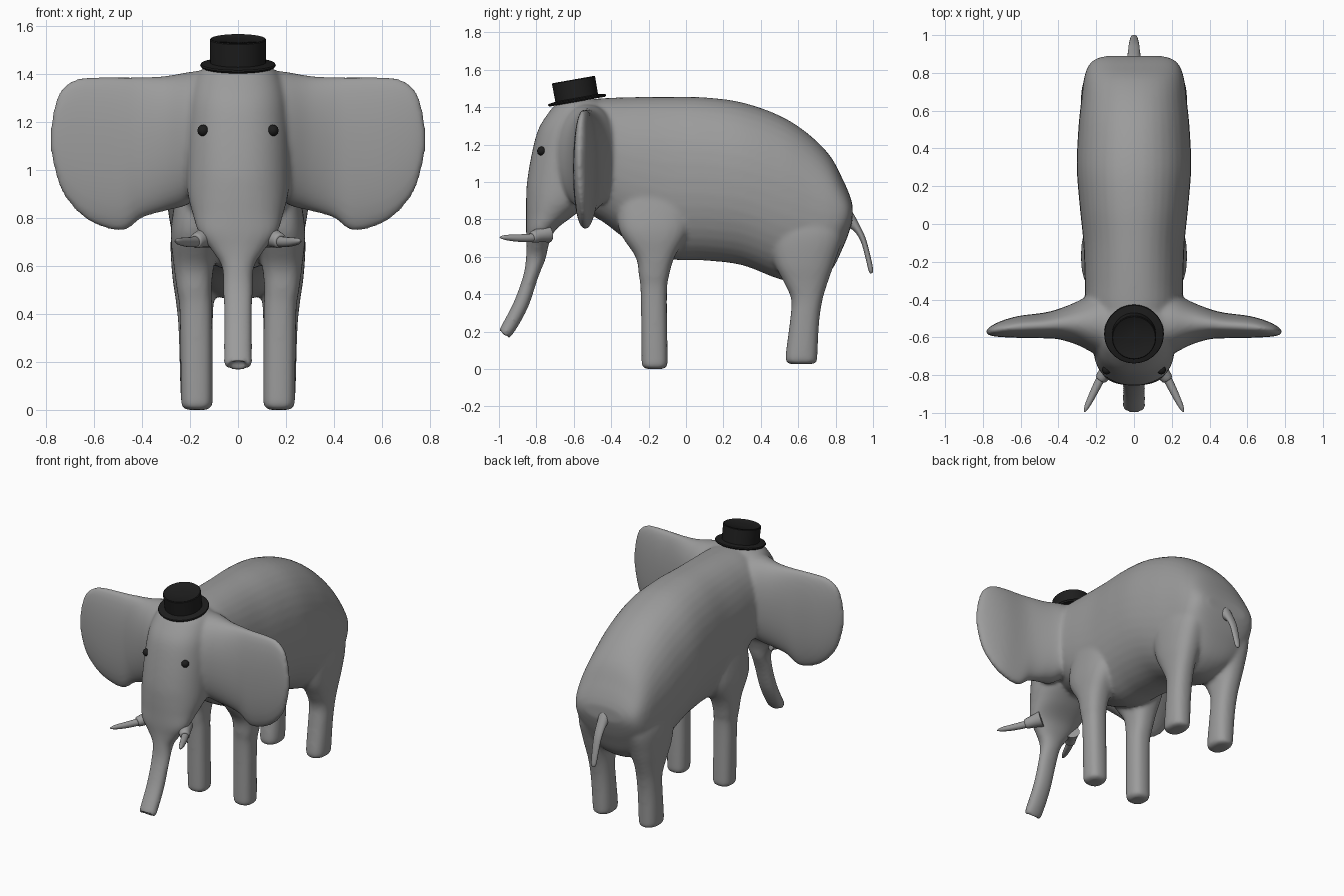
import bpy, bmesh, math
from mathutils import Vector, Matrix


def material(name, rgb):
    m = bpy.data.materials.new(name)
    m.diffuse_color = (*rgb, 1)
    return m


GREY = material("grey skin", (0.33, 0.33, 0.33))
BLACK = material("black", (0.013, 0.013, 0.013))


# A station is a centre plus two half axes, flattened to nine numbers
def profile(y1, z1, y2, z2, hw):
    return (0, (y1 + y2) / 2, (z1 + z2) / 2, 0, (y2 - y1) / 2, (z2 - z1) / 2, hw, 0, 0)


def level(s, z, y0, y1, x0, x1):
    return (s * (x0 + x1) / 2, (y0 + y1) / 2, z, 0, (y1 - y0) / 2, 0, (x1 - x0) / 2, 0, 0)


def slab(s, x, z0, z1, y0, y1):
    return (s * x, (y0 + y1) / 2, (z0 + z1) / 2, 0, 0, (z1 - z0) / 2, 0, (y1 - y0) / 2, 0)


def smooth_path(st, k):
    out = []
    for i in range(len(st) - 1):
        p = [st[max(0, min(len(st) - 1, i + j))] for j in (-1, 0, 1, 2)]
        for j in range(k):
            t = j / k
            out.append([0.5 * (2 * b + (c - a) * t + (2 * a - 5 * b + 4 * c - d) * t * t
                               + (3 * b - a - 3 * c + d) * t ** 3) for a, b, c, d in zip(*p)])
    return out + [list(st[-1])]


def loft(bm, stations, n=2.0, k=5, seg=40):
    rings = []
    for q in smooth_path(stations, k):
        c, u, v = Vector(q[:3]), Vector(q[3:6]), Vector(q[6:])
        ring = []
        for i in range(seg):
            a = 2 * math.pi * i / seg
            ca, sa = math.cos(a), math.sin(a)
            ring.append(bm.verts.new(c + u * math.copysign(abs(ca) ** (2 / n), ca)
                                     + v * math.copysign(abs(sa) ** (2 / n), sa)))
        rings.append(ring)
    for r, s in zip(rings, rings[1:]):
        for i in range(seg):
            j = (i + 1) % seg
            bm.faces.new((r[i], r[j], s[j], s[i]))
    bm.faces.new(rings[0][::-1])
    bm.faces.new(rings[-1])


def finish(bm, name, mat, angle=40):
    bmesh.ops.recalc_face_normals(bm, faces=bm.faces)
    me = bpy.data.meshes.new(name)
    bm.to_mesh(me)
    bm.free()
    me.materials.append(mat)
    ob = bpy.data.objects.new(name, me)
    bpy.context.collection.objects.link(ob)
    bpy.ops.object.select_all(action='DESELECT')
    ob.select_set(True)
    bpy.context.view_layer.objects.active = ob
    bpy.ops.object.shade_smooth_by_angle(angle=math.radians(angle))
    return ob


def tube(points, radii):
    d = (Vector(points[-1]) - Vector(points[0])).normalized()
    u = d.orthogonal().normalized()
    v = d.cross(u)
    return [(*p, *(u * r), *(v * r)) for p, r in zip(points, radii)]


# Torso, rump to neck
bm = bmesh.new()
loft(bm, [profile(y, zb, y, zt, w) for y, zb, zt, w in [
    (-0.62, 0.88, 1.43, 0.19), (-0.45, 0.79, 1.447, 0.25), (-0.3, 0.68, 1.453, 0.26),
    (-0.1, 0.59, 1.455, 0.268), (0.1, 0.58, 1.452, 0.288), (0.3, 0.555, 1.425, 0.303),
    (0.5, 0.48, 1.355, 0.295), (0.65, 0.46, 1.26, 0.28), (0.77, 0.52, 1.14, 0.265),
    (0.84, 0.65, 1.01, 0.24), (0.875, 0.74, 0.93, 0.2), (0.89, 0.79, 0.88, 0.14)]], 2.2)

# Head flowing into the trunk, ending in a hollow tip
loft(bm, [profile(*q) for q in [
    (-0.63, 1.445, -0.48, 1.445, 0.09), (-0.69, 1.42, -0.43, 1.42, 0.15),
    (-0.735, 1.37, -0.4, 1.37, 0.185), (-0.79, 1.28, -0.4, 1.28, 0.205),
    (-0.825, 1.15, -0.4, 1.15, 0.215), (-0.85, 1.0, -0.43, 1.0, 0.217),
    (-0.855, 0.9, -0.5, 0.9, 0.21), (-0.855, 0.82, -0.6, 0.82, 0.19),
    (-0.855, 0.74, -0.7, 0.74, 0.165), (-0.852, 0.67, -0.735, 0.66, 0.11),
    (-0.855, 0.6, -0.75, 0.59, 0.067), (-0.87, 0.5, -0.79, 0.49, 0.061),
    (-0.92, 0.36, -0.84, 0.34, 0.06), (-0.977, 0.25, -0.9, 0.225, 0.06),
    (-1.0, 0.205, -0.945, 0.165, 0.058), (-0.988, 0.2, -0.957, 0.176, 0.036),
    (-0.965, 0.235, -0.935, 0.22, 0.03)]], 2.2)

for s in (-1, 1):
    # Ears
    loft(bm, [slab(s, *q) for q in [
        (0.1, 0.95, 1.42, -0.72, -0.35), (0.2, 0.86, 1.41, -0.69, -0.36),
        (0.3, 0.83, 1.393, -0.64, -0.41), (0.4, 0.8, 1.39, -0.61, -0.45),
        (0.48, 0.745, 1.39, -0.605, -0.47), (0.6, 0.775, 1.39, -0.603, -0.485),
        (0.68, 0.835, 1.378, -0.6, -0.505), (0.74, 0.92, 1.335, -0.595, -0.53),
        (0.77, 1.02, 1.25, -0.588, -0.55), (0.782, 1.08, 1.17, -0.58, -0.56)]], 2.1)
    # Front legs
    loft(bm, [level(s, *q) for q in [
        (0.0, -0.215, -0.12, 0.125, 0.215), (0.015, -0.235, -0.1, 0.11, 0.235),
        (0.06, -0.238, -0.098, 0.105, 0.238), (0.4, -0.242, -0.102, 0.107, 0.243),
        (0.5, -0.252, -0.09, 0.11, 0.255), (0.6, -0.27, -0.06, 0.1, 0.268),
        (0.75, -0.36, 0.02, 0.07, 0.28), (0.95, -0.36, 0.05, 0.06, 0.25)]], 2.5)
    # Rear legs
    loft(bm, [level(s, *q) for q in [
        (0.026, 0.55, 0.685, 0.125, 0.215), (0.04, 0.535, 0.7, 0.11, 0.235),
        (0.08, 0.533, 0.703, 0.105, 0.24), (0.25, 0.555, 0.712, 0.105, 0.245),
        (0.37, 0.563, 0.73, 0.105, 0.25), (0.46, 0.525, 0.757, 0.1, 0.26),
        (0.57, 0.47, 0.795, 0.08, 0.275), (0.72, 0.44, 0.84, 0.06, 0.28),
        (0.85, 0.46, 0.82, 0.05, 0.25)]], 2.4)

# Fuse all the skin parts into one soft surface
body = finish(bm, "body", GREY, 180)
rm = body.modifiers.new("fuse", 'REMESH')
rm.mode = 'VOXEL'
rm.voxel_size = 0.012
rm.use_smooth_shade = True
sm = body.modifiers.new("soften", 'SMOOTH')
sm.factor = 0.5
sm.iterations = 9

# Tail
bm = bmesh.new()
loft(bm, [profile(*q) for q in [
    (0.84, 0.7, 0.83, 0.9, 0.07), (0.865, 0.75, 0.882, 0.85, 0.04),
    (0.9, 0.735, 0.925, 0.775, 0.032), (0.935, 0.68, 0.96, 0.7, 0.028),
    (0.958, 0.6, 0.985, 0.61, 0.023), (0.975, 0.53, 1.0, 0.535, 0.018),
    (0.985, 0.51, 0.998, 0.513, 0.008)]], seg=20)
finish(bm, "tail", GREY, 180)

for s, side in ((-1, "right"), (1, "left")):
    # Tusk with its socket
    bm = bmesh.new()
    loft(bm, tube([(s * 0.12, -0.74, 0.725), (s * 0.15, -0.785, 0.715), (s * 0.175, -0.82, 0.705),
                   (s * 0.178, -0.825, 0.703)], [0.05, 0.038, 0.031, 0.022]), k=3, seg=20)
    finish(bm, side + "_tusk_socket", GREY, 50)
    bm = bmesh.new()
    loft(bm, tube([(s * 0.16, -0.79, 0.705), (s * 0.19, -0.845, 0.7), (s * 0.222, -0.91, 0.7),
                   (s * 0.25, -0.968, 0.703), (s * 0.262, -0.995, 0.704)],
                  [0.023, 0.022, 0.019, 0.013, 0.003]), k=3, seg=16)
    finish(bm, side + "_tusk", GREY, 60)
    # Eye
    bm = bmesh.new()
    bmesh.ops.create_uvsphere(bm, u_segments=20, v_segments=12, radius=0.024,
                              matrix=Matrix.Translation((s * 0.145, -0.772, 1.165)))
    finish(bm, side + "_eye", BLACK, 180)

# Hat, tipped forward
bm = bmesh.new()
hat = [(-0.006, 0.1), (-0.006, 0.152), (0.002, 0.158), (0.008, 0.155), (0.014, 0.116),
       (0.11, 0.117), (0.114, 0.113), (0.11, 0.108), (0.11, 0.02)]
loft(bm, [(0, 0, h, r, 0, 0, 0, r, 0) for h, r in hat], k=1, seg=48)
bm.transform(Matrix.Translation((0, -0.582, 1.435)) @ Matrix.Rotation(math.radians(10), 4, 'X'))
finish(bm, "hat", BLACK)
